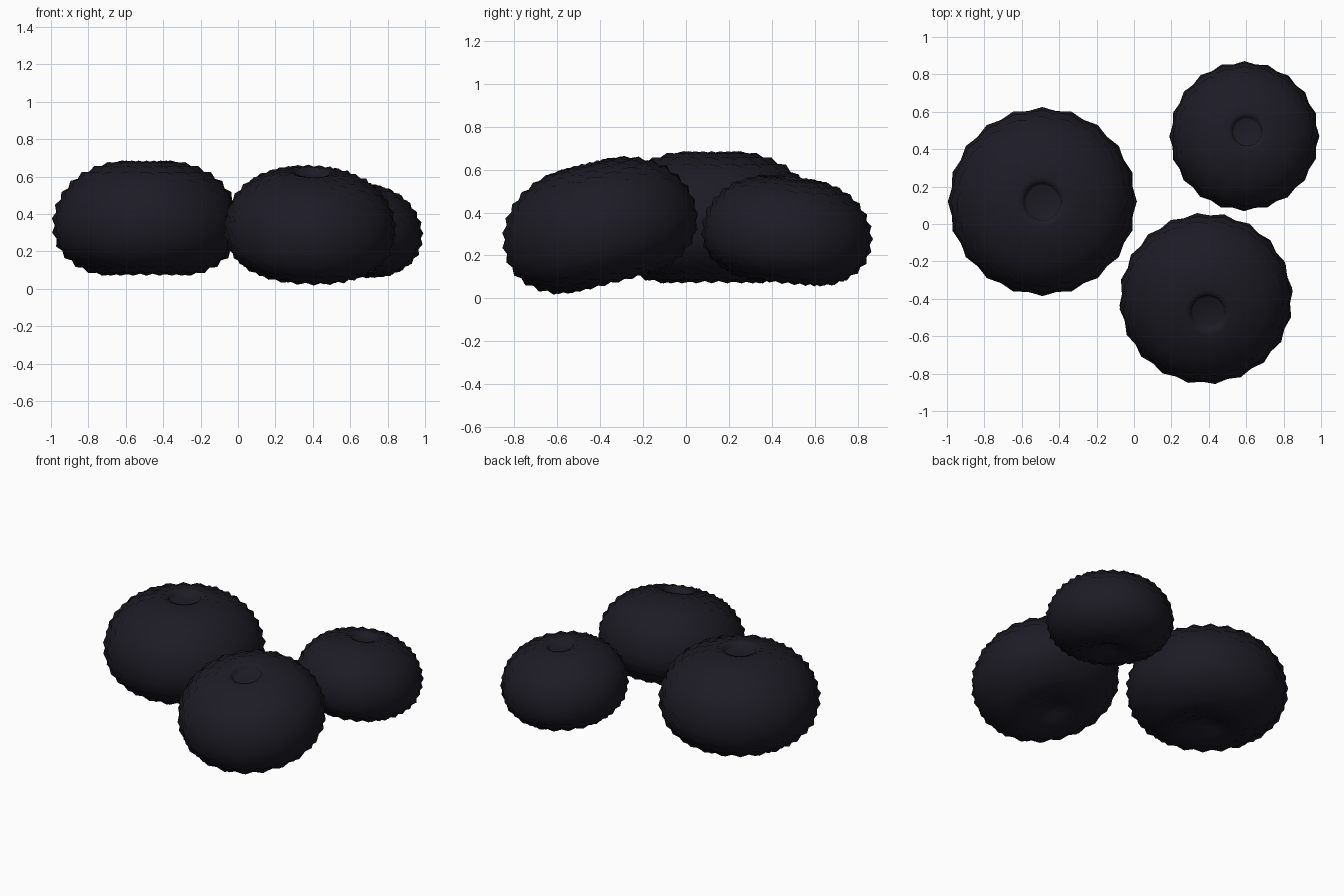
import bpy, bmesh, math
from mathutils import Vector, Matrix

if "Cube" in bpy.data.objects:
    bpy.data.objects.remove(bpy.data.objects["Cube"])

mat = bpy.data.materials.new("dark_shell")
mat.diffuse_color = (0.012, 0.011, 0.018, 1)
mat.use_nodes = True
mat.node_tree.nodes["Principled BSDF"].inputs["Base Color"].default_value = mat.diffuse_color

# half profile of a shell of radius 1 (radius, height above widest ring), top to bottom
PROFILE = [(0.2, 0.655), (0.32, 0.65), (0.46, 0.615), (0.61, 0.55), (0.76, 0.45),
           (0.885, 0.30), (0.955, 0.14), (0.975, -0.02), (0.95, -0.18), (0.88, -0.31),
           (0.76, -0.42), (0.61, -0.50), (0.45, -0.535), (0.28, -0.52), (0.12, -0.47)]
COLS, ROWS = 20, 16


def resample(pts, n):
    """Even spacing along the profile."""
    pts = [Vector(p) for p in pts]
    acc = [0.0]
    for a, b in zip(pts, pts[1:]):
        acc.append(acc[-1] + (b - a).length)
    out = []
    for i in range(n):
        d = acc[-1] * i / (n - 1)
        k = max(j for j in range(len(pts) - 1) if acc[j] <= d + 1e-9)
        p0, p1 = pts[max(k - 1, 0)], pts[k]
        p2, p3 = pts[k + 1], pts[min(k + 2, len(pts) - 1)]
        t = (d - acc[k]) / (acc[k + 1] - acc[k])
        out.append(0.5 * (2 * p1 + (p2 - p0) * t + (2 * p0 - 5 * p1 + 4 * p2 - p3) * t * t
                          + (3 * p1 - p0 - 3 * p2 + p3) * t ** 3))
    return out


def shell(name, radius, centre, tilt, spin):
    bm = bmesh.new()
    segs = COLS * 2
    prof = resample(PROFILE, ROWS * 2 + 1)
    rings = []

    def ring(r, z, bump=None):
        row = []
        for s in range(segs):
            a = 2 * math.pi * s / segs + spin
            rr, zz = r, z
            if bump and s % 2 == 0:
                rr, zz = r + bump[0], z + bump[1]
            row.append(bm.verts.new((rr * math.cos(a), rr * math.sin(a), zz)))
        rings.append(row)

    # sunken top opening
    ring(0.17, 0.59)
    ring(0.19, 0.60)
    # body with a pointed knob at every second vertex of every second ring
    for i, p in enumerate(prof):
        bump = None
        if i % 2 and 0 < i < len(prof) - 1:
            t = (prof[i + 1] - prof[i - 1]).normalized()
            size = 0.035 * min(1, p.x * 1.5)
            bump = (-t.y * size, t.x * size)
        ring(p.x, p.y, bump)
    for a, b in zip(rings, rings[1:]):
        for s in range(segs):
            n = (s + 1) % segs
            bm.faces.new((a[s], b[s], b[n], a[n]))
    # close the top pit and the mouth underneath
    for row, z in ((rings[0], 0.59), (rings[-1], -0.45)):
        c = bm.verts.new((0, 0, z))
        for s in range(segs):
            bm.faces.new((row[s], row[(s + 1) % segs], c))
    bmesh.ops.recalc_face_normals(bm, faces=bm.faces)
    for f in bm.faces:
        f.smooth = True
    rot = Matrix.Rotation(math.radians(tilt[0]), 4, 'X') @ Matrix.Rotation(math.radians(tilt[1]), 4, 'Y')
    bm.transform(Matrix.Translation(centre) @ rot @ Matrix.Scale(radius, 4))
    me = bpy.data.meshes.new(name)
    bm.to_mesh(me)
    bm.free()
    me.materials.append(mat)
    ob = bpy.data.objects.new(name, me)
    bpy.context.collection.objects.link(ob)


shell("large_shell", 0.502, (-0.49, 0.12, 0.35), (0, 0), 0)
shell("medium_shell", 0.462, (0.385, -0.40, 0.325), (14, 2), 0.1)
shell("small_shell", 0.398, (0.59, 0.47, 0.298), (-6, 3), 0)
